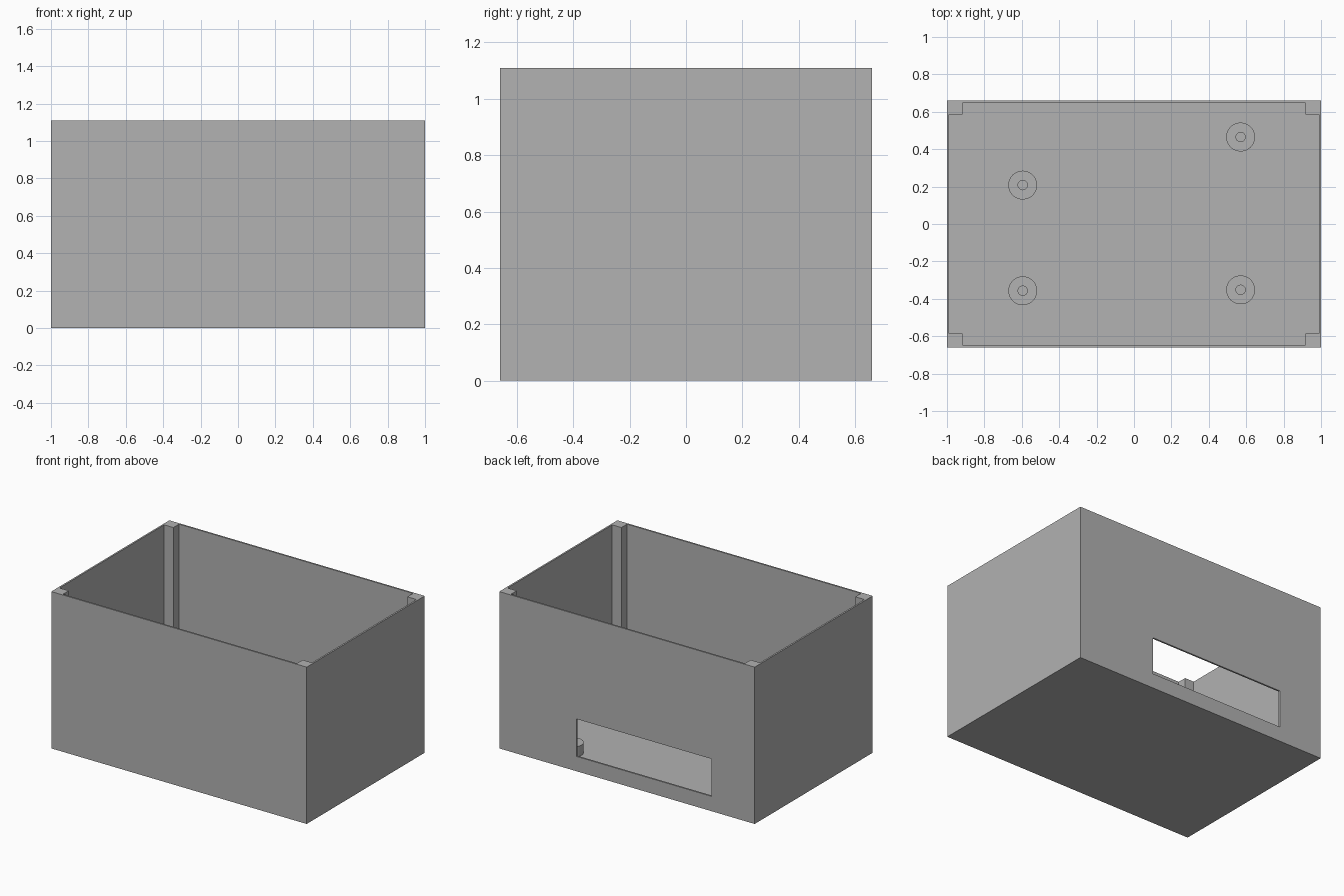
import bpy, bmesh, math

if "Cube" in bpy.data.objects:
    bpy.data.objects.remove(bpy.data.objects["Cube"])

W, D, H = 1.0, 0.66, 1.11        # half width, half depth, height
T = 0.012                        # wall and floor thickness
PX, PY = 0.916, 0.585            # inner edges of the corner posts

grey = bpy.data.materials.new("light grey plastic")
grey.diffuse_color = (0.445, 0.445, 0.445, 1)
grey.use_nodes = True
grey.node_tree.nodes["Principled BSDF"].inputs["Base Color"].default_value = grey.diffuse_color


def prism(name, outline, z0, z1):
    """Extrude a closed xy outline from z0 to z1."""
    bm = bmesh.new()
    base = bm.faces.new([bm.verts.new((x, y, z0)) for x, y in outline])
    top = bmesh.ops.extrude_face_region(bm, geom=[base])["geom"]
    verts = [v for v in top if isinstance(v, bmesh.types.BMVert)]
    bmesh.ops.translate(bm, verts=verts, vec=(0, 0, z1 - z0))
    bmesh.ops.recalc_face_normals(bm, faces=bm.faces)
    return finish(name, bm)


def finish(name, bm):
    mesh = bpy.data.meshes.new(name)
    bm.to_mesh(mesh)
    bm.free()
    mesh.materials.append(grey)
    obj = bpy.data.objects.new(name, mesh)
    bpy.context.collection.objects.link(obj)
    return obj


def rect(x0, x1, y0, y1):
    return [(x0, y0), (x1, y0), (x1, y1), (x0, y1)]


def cut(target, cutter):
    mod = target.modifiers.new(cutter.name, 'BOOLEAN')
    mod.operation, mod.solver, mod.object = 'DIFFERENCE', 'EXACT', cutter
    cutter.hide_render = True
    cutter.hide_set(True)


# Open box; the notched cavity leaves a square post in each corner
case = prism("case", rect(-W, W, -D, D), 0, H)
ix, iy = W - T, D - T
notched = [(PX, -iy), (PX, -PY), (ix, -PY), (ix, PY), (PX, PY), (PX, iy)]
notched += [(-x, -y) for x, y in notched]
cut(case, prism("cavity_cutter", notched, T, H + 0.2))

# Connector slot in the back wall
slot = prism("slot_cutter", rect(-0.66, 0.395, D - 0.05, D + 0.05), 0.105, 0.37)
cut(case, slot)


# Hollow round standoffs on the floor
def standoff(x, y, n=48, outer=0.077, inner=0.025, z0=T, z1=0.085):
    bm = bmesh.new()
    profile = [(outer, z0), (outer, z1), (inner, z1), (inner, z0)]
    rings = [[bm.verts.new((x + r * math.cos(2 * math.pi * i / n),
                            y + r * math.sin(2 * math.pi * i / n), z))
              for i in range(n)] for r, z in profile]
    for a, b in zip(rings, rings[1:] + rings[:1]):
        for i in range(n):
            j = (i + 1) % n
            bm.faces.new((a[i], a[j], b[j], b[i]))
    bmesh.ops.recalc_face_normals(bm, faces=bm.faces)
    obj = finish("standoff", bm)
    bpy.ops.object.select_all(action='DESELECT')
    obj.select_set(True)
    bpy.context.view_layer.objects.active = obj
    bpy.ops.object.shade_smooth_by_angle()


for x, y in [(-0.595, 0.208), (-0.595, -0.357), (0.57, 0.465), (0.57, -0.352)]:
    standoff(x, y)
